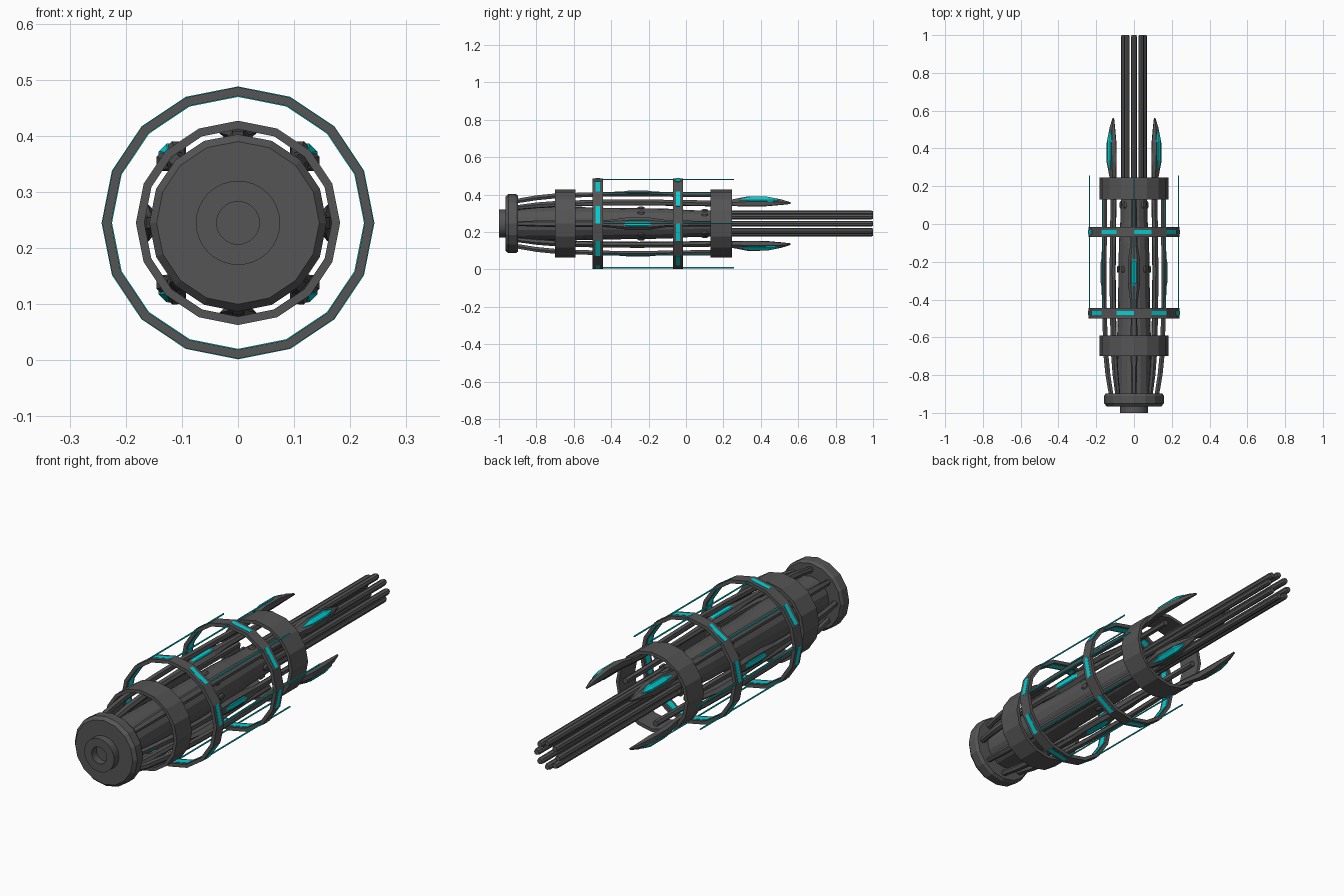
import bpy, bmesh
from math import cos, sin, pi

if "Cube" in bpy.data.objects:
    bpy.data.objects.remove(bpy.data.objects["Cube"])

ZC = 0.245  # height of the long axis

teal = bpy.data.materials.new("teal")
teal.diffuse_color = (0.0, 0.65, 0.68, 1)
teal.use_nodes = True
teal.node_tree.nodes["Principled BSDF"].inputs["Base Color"].default_value = teal.diffuse_color
dark = bpy.data.materials.new("dark_grey")
dark.diffuse_color = (0.09, 0.09, 0.09, 1)
dark.use_nodes = True
dark.node_tree.nodes["Principled BSDF"].inputs["Base Color"].default_value = dark.diffuse_color


def finish(bm, name, mat):
    bmesh.ops.recalc_face_normals(bm, faces=bm.faces)
    me = bpy.data.meshes.new(name)
    bm.to_mesh(me)
    bm.free()
    ob = bpy.data.objects.new(name, me)
    bpy.context.collection.objects.link(ob)
    me.materials.append(mat)
    return ob


def skin(bm, loops, wrap):
    # quads between consecutive loops; end caps unless the loops wrap around
    rows = [[bm.verts.new(p) for p in l] for l in loops]
    n = len(rows[0])
    pairs = list(zip(rows, rows[1:])) + ([(rows[-1], rows[0])] if wrap else [])
    for a, b in pairs:
        for i in range(n):
            j = (i + 1) % n
            bm.faces.new((a[i], a[j], b[j], b[i]))
    if not wrap:
        bm.faces.new(rows[0])
        bm.faces.new(rows[-1])


def lathe(name, profile, sides=16, mat=dark, wrap=False, cx=0, cz=0):
    # profile of (y, radius) turned about the y axis
    bm = bmesh.new()
    skin(bm, [[(cx + r * cos(2 * pi * i / sides), y, ZC + cz + r * sin(2 * pi * i / sides))
               for i in range(sides)] for y, r in profile], wrap)
    return finish(bm, name, mat)


def tube(name, y0, y1, ro, ri, mat=dark):
    return lathe(name, [(y0, ro), (y1, ro), (y1, ri), (y0, ri)], 16, mat, True)


def rib(name, a, stations, mat=dark):
    # stations: (y, distance from axis, half width, half thickness), six-sided section
    bm = bmesh.new()
    loops = []
    for y, r, w, h in stations:
        sec = [(w, 0), (w * .55, h), (-w * .55, h), (-w, 0), (-w * .55, -h), (w * .55, -h)]
        loops.append([((r + v) * cos(a) - u * sin(a), y, ZC + (r + v) * sin(a) + u * cos(a))
                      for u, v in sec])
    skin(bm, loops, False)
    return finish(bm, name, mat)


# end cap with recessed hub
lathe("end_cap", [(-.965, .05), (-.965, .145), (-.95, .158), (-.91, .158), (-.898, .15), (-.898, .05)])
lathe("end_hub", [(-.93, .038), (-1, .038), (-1, .075), (-.96, .075)], 32)

# core and barrel bundle
lathe("core", [(-.9, .092), (-.62, .09), (-.45, .085), (-.1, .08), (.02, .072), (.13, .07)])
for k in range(8):
    a = k * pi / 4
    lathe(f"barrel_{k}", [(.1, .015), (.99, .015), (1, .012)], 8, dark, False,
          .054 * cos(a), .054 * sin(a))
    for y, r in ((-.24, .084), (.1, .07)):
        rib(f"stud_{k}_{y}", a, [(y - .018, r, .005, .004), (y - .008, r, .014, .007),
                                 (y + .008, r, .014, .007), (y + .018, r, .005, .004)])

# holding bands
tube("rear_band", -.70, -.59, .182, .167)
tube("front_band", .13, .245, .182, .167)

# outer rings with inlaid lights on alternate faces and a lit inner lining
for idx, yc in enumerate((-.472, -.042)):
    tube(f"outer_ring_{idx}", yc - .027, yc + .027, .242, .226)
    tube(f"ring_lining_{idx}", yc - .014, yc + .014, .2275, .2245, teal)
    bm = bmesh.new()
    for k in range(idx, 16, 2):
        ends = []
        for a in (k * pi / 8, (k + 1) * pi / 8):
            ends.append([(r * cos(a), yc + d, ZC + r * sin(a))
                         for r, d in ((.239, -.011), (.2432, -.011), (.2432, .011), (.239, .011))])
        skin(bm, ends, False)
    finish(bm, f"ring_lights_{idx}", teal)

# ribs: straight ones stop in the front band, diagonal ones end in blades
straight = [(-.91, .12, .012, .012), (-.8, .138, .016, .013), (-.68, .15, .018, .013),
            (-.5, .155, .017, .012), (-.41, .157, .02, .012), (-.31, .16, .033, .014),
            (-.2, .16, .033, .014), (-.1, .156, .018, .012), (.05, .153, .015, .011),
            (.22, .153, .013, .011)]
diagonal = [(-.91, .12, .012, .012), (-.8, .138, .016, .013), (-.68, .15, .018, .013),
            (-.45, .158, .018, .013), (-.25, .16, .018, .013), (0, .156, .017, .013),
            (.16, .152, .018, .012), (.25, .158, .022, .014), (.33, .168, .036, .018),
            (.43, .168, .034, .018), (.51, .162, .018, .011), (.56, .155, .004, .004)]
for k in range(8):
    a = k * pi / 4
    diag = k % 2
    rib(f"rib_{k}", a, diagonal if diag else straight)
    y, r = (.39, .183) if diag else (-.257, .17)
    rib(f"rib_light_{k}", a, [(y - .105, r - .006, .003, .003), (y - .05, r, .018, .007),
                              (y + .05, r, .018, .007), (y + .105, r - .006, .003, .003)], teal)
    # thin lit wires joining the rings
    lathe(f"wire_{k}", [(-.495, .0035), (.135 if diag else .257, .0035)], 6, teal, False,
          .236 * cos(a), .236 * sin(a))
